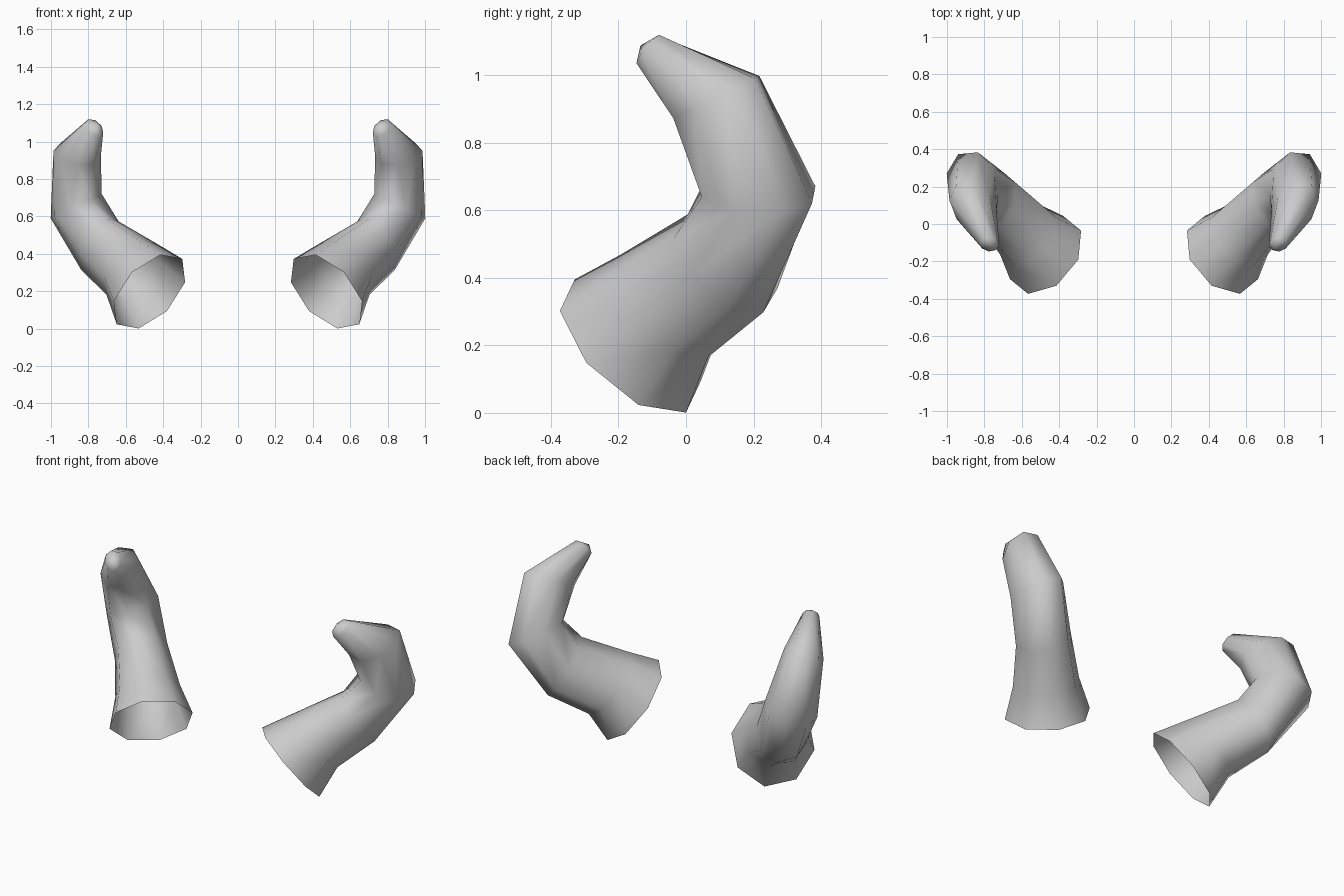
import bpy, bmesh, math
from mathutils import Vector

if "Cube" in bpy.data.objects:
    bpy.data.objects.remove(bpy.data.objects["Cube"])

SIDES = 8

# Horn cross-sections from base to tip: centre, and two half-axes of the octagon
RINGS = [
    ((0.473, -0.165, 0.198), (0.058, 0.165, -0.197), (0.190, -0.130, -0.050)),
    ((0.567, -0.064, 0.317), (0.045, 0.129, -0.152), (0.148, -0.101, -0.039)),
    ((0.738, 0.117, 0.443), (0.037, 0.112, -0.145), (0.104, -0.105, -0.039)),
    ((0.865, 0.215, 0.655), (0.075, 0.158, -0.035), (0.118, -0.080, -0.057)),
    ((0.860, 0.090, 0.935), (0.091, 0.115, 0.055), (0.088, -0.065, -0.034)),
    ((0.770, -0.110, 1.075), (0.030, 0.030, 0.045), (0.040, -0.022, -0.010)),
]
TIP = (0.75, -0.135, 1.088)


def add_ring(bm, centre, a, b):
    c, a, b = Vector(centre), Vector(a), Vector(b)
    angles = [2 * math.pi * i / SIDES for i in range(SIDES)]
    return [bm.verts.new(c + a * math.cos(t) + b * math.sin(t)) for t in angles]


def make_horn(name, side):
    bm = bmesh.new()
    rings = [add_ring(bm, *r) for r in RINGS]
    # Tube walls, left open at the base
    for low, high in zip(rings, rings[1:]):
        for i in range(SIDES):
            j = (i + 1) % SIDES
            bm.faces.new((low[j], low[i], high[i], high[j]))
    # Blunt pointed tip
    tip = bm.verts.new(TIP)
    for i in range(SIDES):
        bm.faces.new((rings[-1][(i + 1) % SIDES], rings[-1][i], tip))
    # Mirror for the other side
    if side < 0:
        for v in bm.verts:
            v.co.x *= -1
        bmesh.ops.reverse_faces(bm, faces=bm.faces[:])
    for f in bm.faces:
        f.smooth = True
    mesh = bpy.data.meshes.new(name)
    bm.to_mesh(mesh)
    bm.free()
    bpy.context.collection.objects.link(bpy.data.objects.new(name, mesh))


make_horn("right_horn", 1)
make_horn("left_horn", -1)
